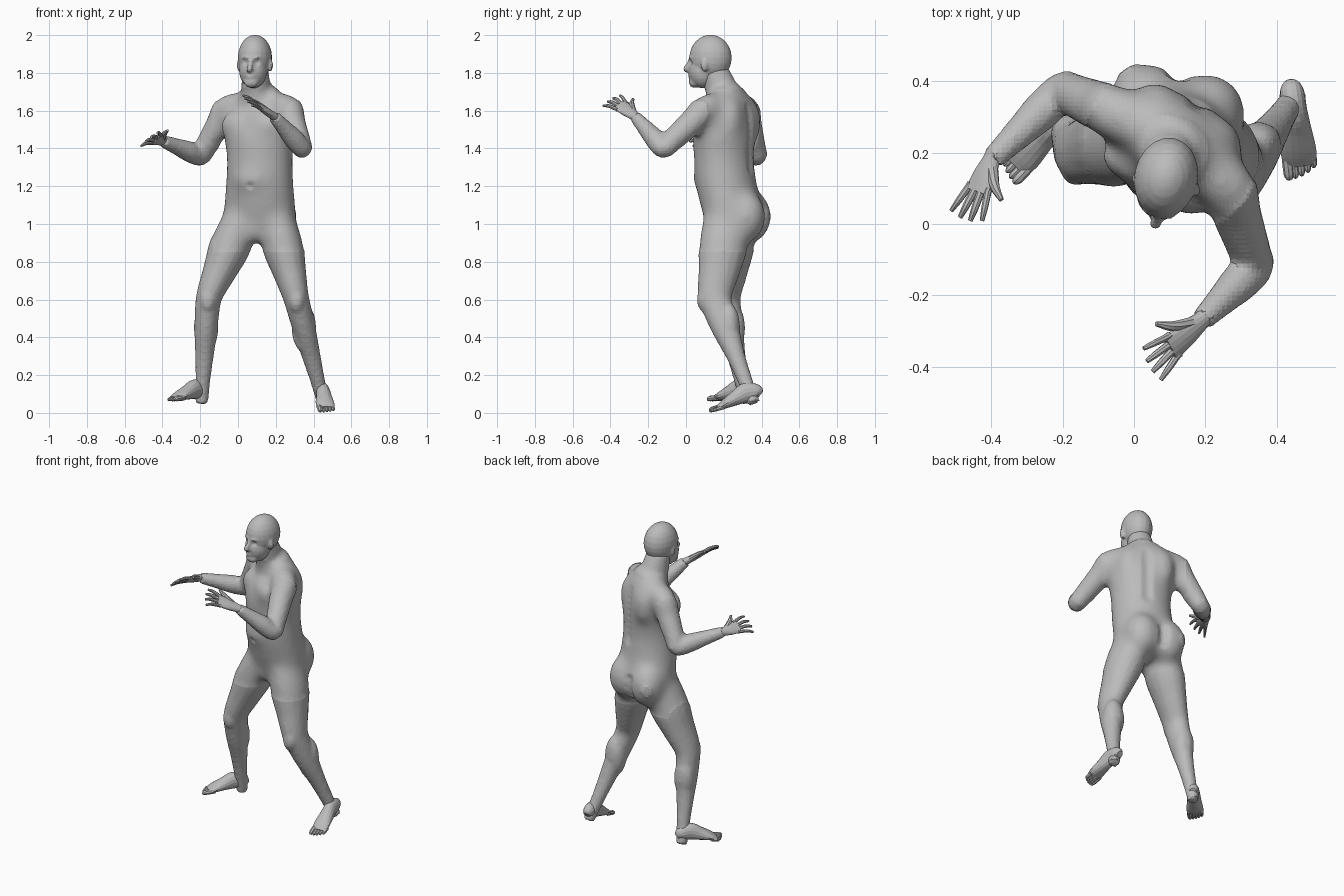
import bpy, bmesh, math
from mathutils import Vector, Matrix

cube = bpy.data.objects.get("Cube")
if cube:
    bpy.data.objects.remove(cube, do_unlink=True)

grey = (0.5, 0.5, 0.5, 1)
skin = bpy.data.materials.new("plain grey")
skin.use_nodes = True
skin.diffuse_color = grey
skin.node_tree.nodes["Principled BSDF"].inputs["Base Color"].default_value = grey

UP = Vector((0, 0, 1))
CHEST = Vector((.11, .22, 1.62))


def spline(rows, steps):
    """Smooth curve through rows of position, half width and half depth."""
    points = [Vector(row) for row in rows]
    before_start = points[0] * 2 - points[1]
    after_end = points[-1] * 2 - points[-2]
    points = [before_start, *points, after_end]
    curve = []
    for a, b, c, d in zip(points, points[1:], points[2:], points[3:]):
        for k in range(steps):
            t = k / steps
            leave, arrive = (c - a) / 2, (d - b) / 2
            bend = (c - b) * 3 - leave * 2 - arrive
            twist = (b - c) * 2 + leave + arrive
            curve.append(b + (leave + (bend + twist * t) * t) * t)
    return curve + [points[-2]]


def loft(bm, rows, side, side_end=None, axis=None, sides=16, steps=4):
    """Closed elliptical tube; axis, if given, fixes the direction of the rings."""
    curve = spline([(*point, width, depth) for point, width, depth in rows], steps)
    side = Vector(side)
    side_end = Vector(side_end or side)
    rings = []
    for i, row in enumerate(curve):
        centre = Vector(row[:3])
        previous = Vector(curve[max(i - 1, 0)][:3])
        following = Vector(curve[min(i + 1, len(curve) - 1)][:3])
        along = axis or (following - previous).normalized()
        depth_dir = along.cross(side.lerp(side_end, i / (len(curve) - 1))).normalized()
        width_dir = depth_dir.cross(along)
        width, depth = max(row[3], .002), max(row[4], .002)
        ring = []
        for k in range(sides):
            angle = math.tau * k / sides
            offset = width_dir * width * math.cos(angle) + depth_dir * depth * math.sin(angle)
            ring.append(bm.verts.new(centre + offset))
        rings.append(ring)
    for lower, upper in zip(rings, rings[1:]):
        for k in range(sides):
            n = (k + 1) % sides
            bm.faces.new((lower[k], lower[n], upper[n], upper[k]))
    bm.faces.new(rings[0][::-1])
    bm.faces.new(rings[-1])


def limb(bm, joints, profile, side):
    """Tube along a chain of joints; the profile counts whole bones from the first joint."""
    rows = []
    for place, width, depth in profile:
        bone = min(int(place), len(joints) - 2)
        rows.append((joints[bone].lerp(joints[bone + 1], place - bone), width, depth))
    loft(bm, rows, side)


def blob(bm, centre, size, yaw=0.0):
    matrix = Matrix.Translation(centre) @ Matrix.Rotation(yaw, 4, "Z") @ Matrix.Diagonal((*size, 1))
    bmesh.ops.create_uvsphere(bm, u_segments=20, v_segments=12, radius=1, matrix=matrix)


def finish(bm, name, voxel=0, smooth=0):
    bmesh.ops.recalc_face_normals(bm, faces=bm.faces[:])
    mesh = bpy.data.meshes.new(name)
    bm.to_mesh(mesh)
    bm.free()
    ob = bpy.data.objects.new(name, mesh)
    bpy.context.collection.objects.link(ob)
    mesh.materials.append(skin)
    if voxel:
        bpy.context.view_layer.objects.active = ob
        merge = ob.modifiers.new("merge", "REMESH")
        merge.mode = "VOXEL"
        merge.voxel_size = voxel
        soften = ob.modifiers.new("soften", "SMOOTH")
        soften.factor = .5
        soften.iterations = smooth
        for modifier in ("merge", "soften"):
            bpy.ops.object.modifier_apply(modifier=modifier)
    return ob


def relax(ob, centre, radius, low, high, times):
    """Extra smoothing inside an upright cylinder, so that muscles blend."""
    bm = bmesh.new()
    bm.from_mesh(ob.data)
    inside = [v for v in bm.verts if low < v.co.z < high and (v.co - centre).xy.length < radius]
    for _ in range(times):
        bmesh.ops.smooth_vert(bm, verts=inside, factor=.5, use_axis_x=True, use_axis_y=True, use_axis_z=True)
    bm.to_mesh(ob.data)
    bm.free()


def push(ob, point, radius, move):
    """Soft dent around a point."""
    for vertex in ob.data.vertices:
        distance = (vertex.co - Vector(point)).length / radius
        if distance < 1:
            vertex.co += Vector(move) * (1 - distance ** 2) ** 2


# Torso, twisted from the hips to the shoulders
body = bmesh.new()
torso = [(.92, .25, .08, .09), (1, .26, .19, .15), (1.2, .215, .185, .16), (1.35, .2, .18, .155),
         (1.5, .205, .2, .155), (1.65, .235, .18, .1), (1.74, .21, .06, .07)]
loft(body, [(Vector((.115, y, z)), width, depth) for z, y, width, depth in torso],
     (.96, -.28, 0), (.84, -.54, 0), axis=UP, sides=24)
# Neck
limb(body, [Vector((.1, .21, 1.64)), Vector((.09, .15, 1.82))],
     [(0, .1, .1), (.4, .08, .09), (1, .07, .07)], (1, -.3, 0))

# Legs from hip to knee to ankle, with kneecaps and calves
leg_profile = [(0, .1, .13), (.35, .11, .13), (.65, .09, .11), (.95, .07, .09), (1.15, .065, .08),
               (1.35, .06, .07), (1.6, .05, .05), (1.85, .04, .04), (2.1, .035, .035)]
left_leg = [Vector((.2, .22, 1.03)), Vector((.31, .15, .6)), Vector((.44, .34, .1))]
right_leg = [Vector((.02, .25, 1.03)), Vector((-.16, .2, .6)), Vector((-.19, .31, .1))]
for leg in (left_leg, right_leg):
    limb(body, leg, leg_profile, (1, 0, 0))
    blob(body, leg[1] + Vector((0, -.05, 0)), (.045, .043, .07))
    blob(body, leg[1].lerp(leg[2], .3) + Vector((0, .02, 0)), (.066, .06, .13))

# Arms from the chest through shoulder and elbow to the wrist
arm_profile = [(0, .07, .07), (1, .08, .08), (1.35, .07, .07), (1.8, .06, .06), (2, .053, .053),
               (2.3, .055, .055), (2.6, .045, .045), (3, .033, .033)]
left_wrist = Vector((.19, -.27, 1.57))
right_wrist = Vector((-.4, .18, 1.44))
for shoulder, elbow, wrist in ((Vector((.26, .11, 1.61)), Vector((.34, -.12, 1.4)), left_wrist),
                               (Vector((-.05, .31, 1.61)), Vector((-.2, .375, 1.36)), right_wrist)):
    bend = (elbow - shoulder).cross(wrist - elbow)
    limb(body, [shoulder.lerp(CHEST, .5), shoulder, elbow, wrist], arm_profile, bend)

# Chest, shoulder blades, buttocks, belly and groin
across = Vector((.86, -.5, 0))
ahead = Vector((-.5, -.86, 0))
yaw = math.atan2(across.y, across.x)
for s in (-1, 1):
    blob(body, CHEST + across * s * .08 + ahead * .12 - UP * .1, (.09, .04, .08), yaw)
    blob(body, CHEST + across * s * .09 - ahead * .09 - UP * .08, (.08, .05, .12), yaw)
    blob(body, (.12 + s * .085, .33 - s * .015, 1.04), (.11, .11, .14))
blob(body, (.08, .15, 1.24), (.13, .11, .1), yaw)
blob(body, (.09, .17, .97), (.07, .06, .07))
body_ob = finish(body, "body", .013, 5)
relax(body_ob, CHEST, .25, .86, 1.71, 30)

# Spine groove, navel and the cleft of the buttocks
for k in range(9):
    push(body_ob, CHEST - ahead * .15 - UP * k * .04, .05, ahead * .01)
push(body_ob, (.06, .05, 1.2), .03, -ahead * .01)
for k in range(3):
    push(body_ob, (.12, .42, .97 + k * .05), .05, (0, -.015, 0))

# Head: skull and jaw
head = bmesh.new()
blob(head, (.09, .13, 1.88), (.09, .114, .122), -.2)
blob(head, (.08, .09, 1.81), (.074, .078, .092), -.2)
# Nose, lips, chin and brow
limb(head, [Vector((.07, .025, 1.87)), Vector((.06, 0, 1.82)), Vector((.06, .02, 1.81))],
     [(0, .012, .012), (.5, .012, .012), (1, .016, .016), (2, .012, .012)], (1, -.2, 0))
for k in range(2):
    blob(head, (.066, .026, 1.775 + k * .01), (.026, .014, .007))
blob(head, (.07, .045, 1.75), (.04, .03, .03))
blob(head, (.07, .032, 1.88), (.05, .016, .012), -.2)
# Ears
for s in (-1, 1):
    blob(head, (.09 + s * .083, .115 - s * .017, 1.84), (.012, .02, .034), s * .35 - .2)
head_ob = finish(head, "head", .008, 4)
# Eye sockets
for s in (-1, 1):
    push(head_ob, (.07 + s * .03, .025 - s * .005, 1.857), .026, (0, .008, 0))


def hand(name, wrist, knuckles, thumb_side):
    """Palm, a fan of four fingers from the forefinger on, and a thumb."""
    bm = bmesh.new()
    knuckles = Vector(knuckles)
    thumb_side = Vector(thumb_side).normalized()
    reach = knuckles - wrist
    forward = reach.normalized()
    limb(bm, [wrist - reach * .25, wrist, knuckles],
         [(0, .026, .025), (1, .027, .022), (1.5, .038, .019), (2, .042, .012)], thumb_side)
    for i in range(4):
        fan = 1.5 - i
        thick = .012 - .001 * abs(fan)
        root = knuckles + thumb_side * fan * .023 - forward * fan ** 2 * .004
        tip = knuckles + thumb_side * fan * .038 + forward * (.085 - fan ** 2 * .005) - UP * .01
        middle = root.lerp(tip, .55) + UP * .006
        loft(bm, [(root - reach * .1, thick, thick), (root, thick, thick), (middle, thick * .9, thick * .9),
                  (tip, thick * .6, thick * .6)], thumb_side, sides=8)
    thumb = [(wrist + reach * .25 + thumb_side * .015, .018), (wrist + reach * .7 + thumb_side * .05, .014),
             (knuckles + thumb_side * .09 - UP * .01, .007)]
    loft(bm, [(point, thick, thick) for point, thick in thumb], forward, sides=8)
    finish(bm, name)


hand("left_hand", left_wrist, (.1, -.35, 1.63), (-.42, .77, .47))
hand("right_hand", right_wrist, (-.44, .09, 1.45), (.75, -.25, .6))


def foot(name, heel, toe, inner):
    """Foot lofted along the line of the sole, with five toes from the big toe on."""
    bm = bmesh.new()
    heel, toe = Vector(heel), Vector(toe)
    side = (toe - heel).cross(UP).normalized() * inner
    sole = [(.02, .02, .02), (.1, .034, .04), (.3, .037, .052), (.5, .043, .04), (.72, .05, .025), (.86, .045, .013)]
    loft(bm, [(heel.lerp(toe, t) + UP * high, wide, high) for t, wide, high in sole], side)
    for i in range(5):
        thick = .011 if i else .015
        offset = side * (.034 - i * .018)
        end = 1 - .006 * i ** 2
        loft(bm, [(heel.lerp(toe, t) + offset + UP * thick * k, thick * k, thick * k)
                  for t, k in ((.74, 1), (end - .1, 1), (end - .03, .9), (end, .4))], side, sides=8)
    finish(bm, name)


foot("left_foot", (.44, .4, .08), (.47, .13, 0), 1)
foot("right_foot", (-.17, .34, .08), (-.36, .14, .06), -1)
